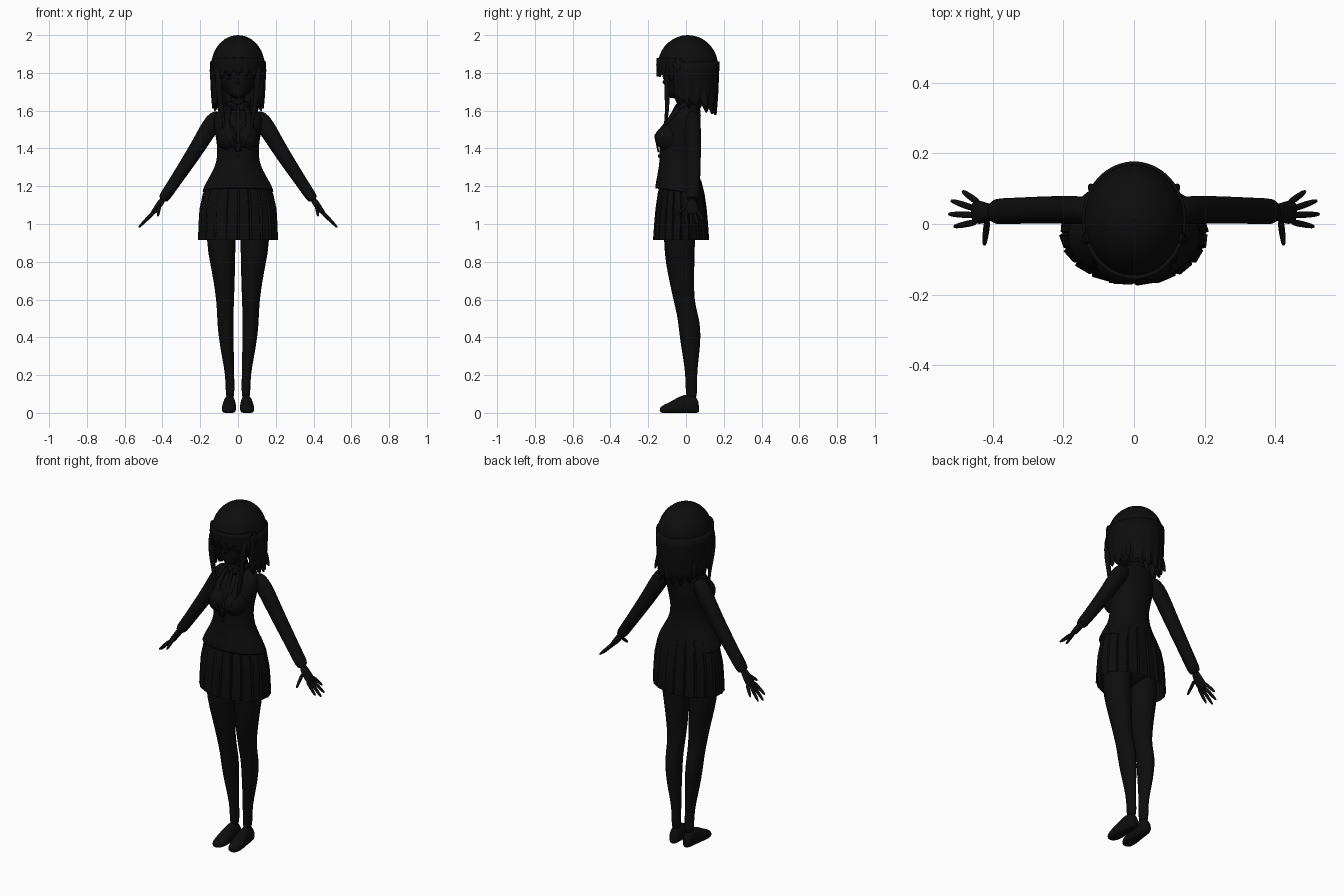
import bpy, bmesh
from math import sin, cos, pi, radians
from mathutils import Vector

cube = bpy.data.objects.get("Cube")
if cube:
    bpy.data.objects.remove(cube, do_unlink=True)

black = bpy.data.materials.new("soft black")
black.use_nodes = True
colour = (0.004, 0.004, 0.004, 1)
black.diffuse_color = colour
black.node_tree.nodes["Principled BSDF"].inputs["Base Color"].default_value = colour


def finish(name, bm, subdivide=0, thickness=0, mirror=False, angle=50):
    """Turn a bmesh into a shaded object with its modifiers."""
    bmesh.ops.recalc_face_normals(bm, faces=bm.faces)
    mesh = bpy.data.meshes.new(name)
    bm.to_mesh(mesh)
    bm.free()
    mesh.materials.append(black)
    obj = bpy.data.objects.new(name, mesh)
    bpy.context.collection.objects.link(obj)
    bpy.ops.object.select_all(action="DESELECT")
    obj.select_set(True)
    bpy.context.view_layer.objects.active = obj
    bpy.ops.object.shade_smooth_by_angle(angle=radians(angle))
    if mirror:
        mod = obj.modifiers.new("mirror", "MIRROR")
        mod.use_mirror_merge = False
    if thickness:
        mod = obj.modifiers.new("thickness", "SOLIDIFY")
        mod.thickness = thickness
        mod.offset = 0
    if subdivide:
        obj.modifiers.new("smooth", "SUBSURF").levels = subdivide
        obj.modifiers["smooth"].render_levels = subdivide
    return obj


def skin(name, rows, closed=True, cap=False, **options):
    """Bridge rows of points into a surface."""
    bm = bmesh.new()
    rings = [[bm.verts.new(p) for p in row] for row in rows]
    n = len(rings[0])
    for a, b in zip(rings, rings[1:]):
        for i in range(n if closed else n - 1):
            j = (i + 1) % n
            bm.faces.new((a[i], a[j], b[j], b[i]))
    if cap:
        bm.faces.new(rings[0])
        bm.faces.new(rings[-1])
    return finish(name, bm, **options)


def loft(name, sections, sides=14, cap=True, subdivide=1, **options):
    """Sweep ellipses given as (x, y, z, half width, half depth)."""
    axis = (Vector(sections[-1][:3]) - Vector(sections[0][:3])).normalized()
    u = Vector((1, 0, 0))
    u = (u - axis * u.dot(axis)).normalized()
    v = axis.cross(u)
    rows = []
    for x, y, z, ru, rv in sections:
        ring = [Vector((x, y, z)) + u * ru * cos(i * 2 * pi / sides)
                + v * rv * sin(i * 2 * pi / sides) for i in range(sides)]
        for p in ring:
            p.z = max(p.z, 0)
        rows.append(ring)
    return skin(name, rows, cap=cap, subdivide=subdivide, **options)


def ball(name, centre, size, **options):
    bm = bmesh.new()
    bmesh.ops.create_uvsphere(bm, u_segments=24, v_segments=14, radius=1)
    bmesh.ops.scale(bm, vec=size, verts=bm.verts)
    bmesh.ops.translate(bm, vec=centre, verts=bm.verts)
    return finish(name, bm, **options)


# Legs and shoes
loft("leg", [(.085, -.03, 1.08, .08, .09), (.09, -.035, .9, .08, .085),
             (.082, -.032, .8, .068, .078), (.073, -.022, .7, .058, .068),
             (.068, -.012, .6, .048, .056), (.067, .008, .52, .045, .056),
             (.066, .02, .45, .043, .06), (.059, .025, .35, .037, .052),
             (.048, .027, .25, .028, .036), (.042, .028, .17, .023, .03),
             (.042, .03, .06, .025, .034)], mirror=True)
loft("shoe", [(.043, .07, .03, .018, .03), (.043, .055, .04, .028, .05),
              (.045, .02, .045, .032, .06), (.046, -.03, .035, .036, .055),
              (.048, -.08, .022, .041, .037), (.052, -.118, .016, .034, .027),
              (.053, -.14, .013, .018, .014)], mirror=True)
ball("hips", (0, -.03, 1.06), (.165, .105, .13))

# Pleated skirt
pleats = 20
skirt_rows = []
for z, rx, ry in [(1.23, .15, .105), (1.16, .183, .122), (1.08, .2, .133),
                  (1, .205, .14), (.915, .208, .146)]:
    row = []
    for i in range(pleats * 3):
        a = (i // 3 + (0, .12, .9)[i % 3]) * 2 * pi / pleats
        r = (.97, 1.02, 1)[i % 3]
        row.append((rx * r * cos(a), -.026 + ry * r * sin(a), z))
    skirt_rows.append(row)
skin("skirt", skirt_rows, angle=25)

# Jacket body
loft("jacket", [(0, .025, 1.635, .042, .042), (0, .022, 1.612, .085, .052),
                (0, .012, 1.585, .122, .066), (0, -.01, 1.54, .128, .083),
                (0, -.03, 1.47, .118, .1), (0, -.04, 1.41, .107, .099),
                (0, -.04, 1.34, .108, .098), (0, -.038, 1.28, .13, .105),
                (0, -.036, 1.22, .168, .12), (0, -.034, 1.17, .19, .13)],
     sides=24, cap=False, thickness=.006)
ball("bust", (.052, -.085, 1.455), (.06, .08, .07), mirror=True)

# Lapels, tie and buttons
for name, points in [
        ("lapel", [((.03, -.045, 1.635), (.062, -.035, 1.61)),
                   ((.045, -.098, 1.55), (.085, -.09, 1.54)),
                   ((.03, -.163, 1.46), (.07, -.163, 1.47)),
                   ((.002, -.145, 1.38), (.012, -.147, 1.385))]),
        ("collar", [((.002, -.052, 1.63), (.01, -.06, 1.6)),
                    ((.035, -.04, 1.645), (.05, -.05, 1.605)),
                    ((.05, .02, 1.65), (.066, .02, 1.62)),
                    ((0, .075, 1.65), (0, .08, 1.62))])]:
    skin(name, points, closed=False, thickness=.008, mirror=True)
loft("tie", [(0, -.05, 1.63, .012, .012), (0, -.06, 1.6, .009, .008),
             (0, -.13, 1.48, .02, .006), (0, -.14, 1.42, .012, .006)], sides=8)
for z in (1.36, 1.28):
    ball("button", (0, -.143, z), (.009, .006, .009))

# Sleeves
loft("sleeve", [(.09, .035, 1.59, .03, .03), (.125, .037, 1.55, .05, .04),
                (.17, .04, 1.48, .046, .041), (.215, .04, 1.405, .042, .04),
                (.26, .04, 1.335, .039, .039), (.32, .038, 1.245, .034, .038),
                (.37, .036, 1.17, .031, .038), (.405, .035, 1.12, .03, .037)],
     mirror=True, sides=16)

# Hands with splayed fingers
loft("palm", [(.395, .033, 1.135, .018, .022), (.415, .032, 1.105, .018, .028),
              (.437, .033, 1.075, .016, .036), (.46, .035, 1.047, .01, .034)],
     mirror=True, sides=12)
for name, start, tip in [
        ("index_finger", (.445, .006, 1.065), (.512, -.008, .998)),
        ("middle_finger", (.45, .025, 1.06), (.527, .028, .98)),
        ("ring_finger", (.45, .043, 1.06), (.52, .067, .988)),
        ("little_finger", (.44, .06, 1.07), (.487, .094, 1.015)),
        ("thumb", (.415, .012, 1.1), (.424, -.062, 1.04))]:
    a, b = Vector(start), Vector(tip)
    loft(name, [(*a.lerp(b, t), r, r) for t, r in
                [(0, .011), (.4, .01), (.75, .009), (1, .005)]],
         sides=8, mirror=True)

# Neck, head and face
loft("neck", [(0, .02, 1.6, .042, .042), (0, .015, 1.66, .037, .038),
              (0, .01, 1.74, .04, .045)], cap=False)
loft("head", [(0, -.085, 1.668, .02, .025), (0, -.06, 1.685, .05, .055),
              (0, -.025, 1.72, .085, .095), (0, -.005, 1.78, .11, .115),
              (0, .005, 1.85, .12, .13), (0, .01, 1.92, .1, .115),
              (0, .01, 1.965, .05, .06)], sides=20)
loft("nose", [(0, -.108, 1.775, .004, .004), (0, -.121, 1.748, .008, .009),
              (0, -.112, 1.738, .006, .005)], sides=8)
ball("eye", (.048, -.105, 1.785), (.022, .005, .019), mirror=True)


# Hair built as shells around the head
def around(angle, z, rx, ry):
    """Point on the hair outline; angle 0 is the front."""
    s, c = sin(angle), -cos(angle)
    return (rx * s, .01 + ry * c, z)


cap_rows = [[around(i * pi / 18, 1.835 + .165 * cos(t), max(.142 * sin(t), .002),
                    max(.16 * sin(t), .002)) for i in range(36)]
            for t in [k * pi / 18 for k in range(10)]]
skin("hair_crown", cap_rows)


def hair_sheet(name, first, last, columns, top, hem, taper):
    rows = []
    for k in range(6):
        t = k / 5
        row = []
        for i in range(columns + 1):
            a = radians(first + (last - first) * i / columns)
            jag = (.022, 0, -.018, 0)[i % 4] * t
            z = top + (hem(a) - top) * t + jag
            swell = 1 - taper * t * t + (.02 if i % 4 == 2 else -.01) * t
            row.append(around(a, z, .142 * swell, .161 * swell))
        rows.append(row)
    skin(name, rows, closed=False, thickness=.012, angle=35)


hair_sheet("back_hair", 62, 298, 48, 1.86, lambda a: 1.63 + .035 * cos(a), .1)
hair_sheet("fringe", -66, 66, 28, 1.88, lambda a: 1.80 - .04 * sin(a) ** 2, .03)

# Long front locks and stray tufts
loft("front_lock", [(.1, -.085, 1.86, .025, .02), (.105, -.103, 1.76, .02, .016),
                    (.098, -.1, 1.67, .016, .014), (.085, -.1, 1.6, .013, .012),
                    (.075, -.108, 1.53, .008, .008), (.07, -.122, 1.5, .002, .002)],
     sides=8, mirror=True)
loft("side_tuft", [(.128, -.03, 1.88, .012, .03), (.139, -.04, 1.84, .008, .02),
                   (.15, -.05, 1.805, .002, .003)], sides=8, mirror=True)
loft("rear_tuft", [(.11, .075, 1.72, .015, .03), (.118, .095, 1.66, .013, .025),
                   (.128, .11, 1.615, .003, .004)], sides=8, mirror=True)
loft("side_lock", [(.122, .0, 1.76, .014, .035), (.12, .01, 1.68, .014, .03),
                   (.115, .02, 1.605, .003, .004)], sides=8, mirror=True)
